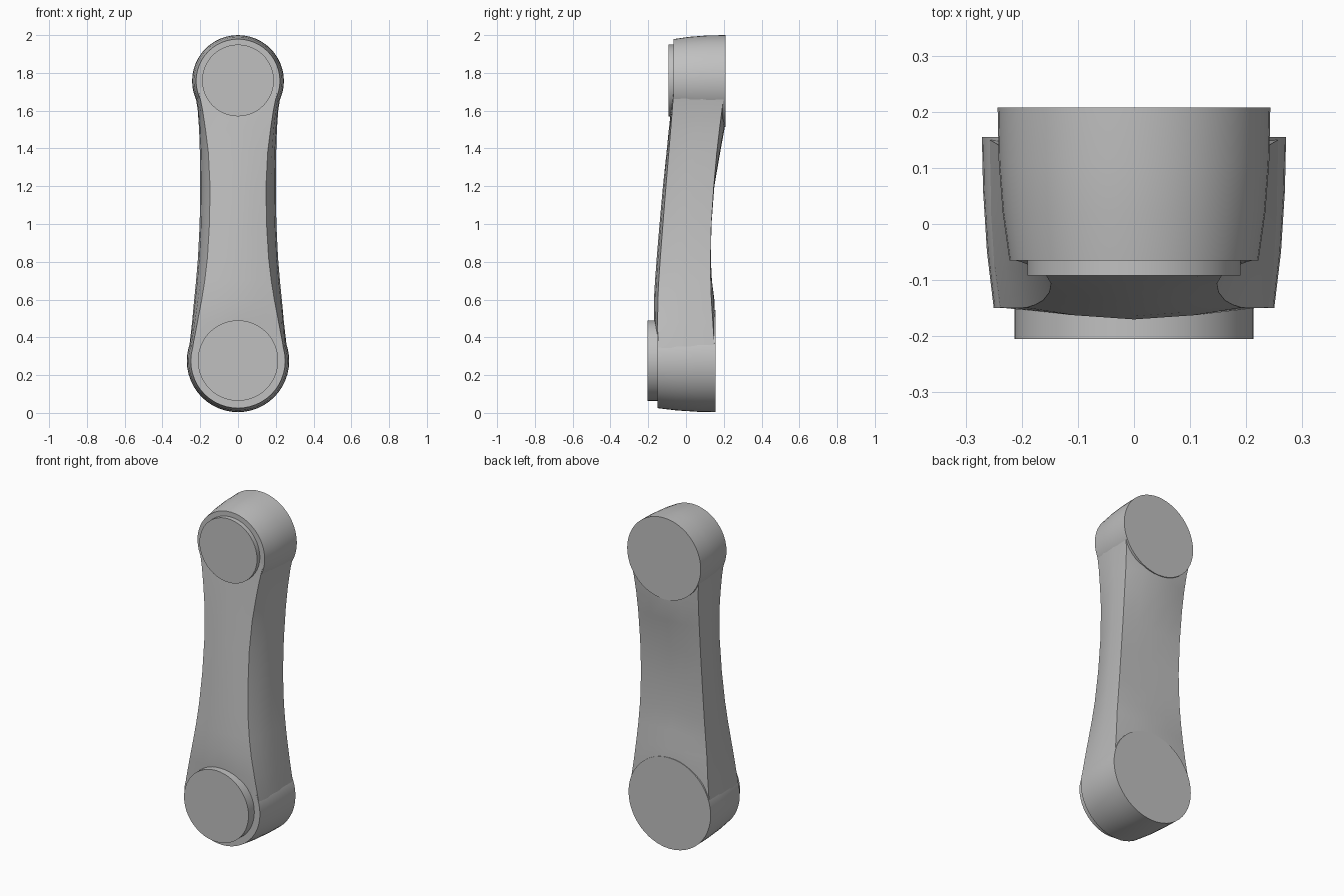
import bpy, bmesh, math

if "Cube" in bpy.data.objects:
    bpy.data.objects.remove(bpy.data.objects["Cube"])

grey = bpy.data.materials.new("light_grey")
grey.diffuse_color = (0.53, 0.53, 0.53, 1)
grey.use_nodes = True
grey.node_tree.nodes["Principled BSDF"].inputs["Base Color"].default_value = grey.diffuse_color


def finish(name, bm):
    bmesh.ops.recalc_face_normals(bm, faces=bm.faces)
    mesh = bpy.data.meshes.new(name)
    bm.to_mesh(mesh)
    bm.free()
    mesh.materials.append(grey)
    ob = bpy.data.objects.new(name, mesh)
    bpy.context.collection.objects.link(ob)
    bpy.ops.object.select_all(action='DESELECT')
    ob.select_set(True)
    bpy.context.view_layer.objects.active = ob
    bpy.ops.object.shade_smooth_by_angle(angle=math.radians(30))
    return ob


def skin(name, rings):
    """Bridge closed rings of points and cap both ends."""
    bm = bmesh.new()
    loops = [[bm.verts.new(p) for p in ring] for ring in rings]
    n = len(loops[0])
    for a, b in zip(loops, loops[1:]):
        for i in range(n):
            j = (i + 1) % n
            bm.faces.new((a[i], a[j], b[j], b[i]))
    bm.faces.new(loops[0])
    bm.faces.new(loops[-1])
    return finish(name, bm)


def turned(name, zc, profile, n=48):
    """Round part along y; profile holds (radius, y)."""
    skin(name, [[(r * math.cos(2 * math.pi * i / n), y,
                  zc + r * math.sin(2 * math.pi * i / n)) for i in range(n)]
                for r, y in profile])


# Joint housings, slightly barrelled towards the front
turned("lower_joint", 0.275, [(0.271, 0.155), (0.269, 0.06), (0.262, -0.05), (0.25, -0.15)])
turned("upper_joint", 1.757, [(0.243, 0.208), (0.241, 0.11), (0.234, 0.02), (0.222, -0.065)])

# Raised round caps
turned("lower_cap", 0.277, [(0.213, -0.10), (0.213, -0.205)])
turned("upper_cap", 1.76, [(0.19, 0.0), (0.19, -0.092)])

# Arm sections: z, back half width, front half width,
# front edge y, front centre y, back edge y, back centre y
sections = [
    (0.275, .266, .248, -.148, -.149, .150, .150),
    (0.36, .257, .238, -.149, -.153, .150, .152),
    (0.48, .243, .215, -.150, -.168, .142, .154),
    (0.60, .232, .192, -.149, -.170, .134, .150),
    (0.70, .222, .176, -.144, -.164, .131, .137),
    (0.82, .212, .162, -.136, -.155, .130, .131),
    (1.00, .203, .151, -.122, -.140, .134, .135),
    (1.20, .200, .148, -.106, -.122, .147, .150),
    (1.38, .202, .157, -.091, -.103, .163, .181),
    (1.50, .206, .172, -.081, -.091, .177, .203),
    (1.60, .213, .187, -.073, -.080, .190, .205),
    (1.68, .225, .203, -.067, -.071, .201, .205),
    (1.757, .238, .220, -.063, -.064, .206, .206),
]
rings = []
for z, wb, wf, fe, fc, be, bc in sections:
    half = [(wf * .55, fc + (fe - fc) * .35), (wf, fe),
            (wf + (wb - wf) * .5, fe + (be - fe) * .24),
            (wf + (wb - wf) * .85, fe + (be - fe) * .58),
            (wb, be), (wb * .5, be + (bc - be) * .85)]
    ring = [(0, fc, z)] + [(x, y, z) for x, y in half] + [(0, bc, z)]
    rings.append(ring + [(-x, y, z) for x, y in reversed(half)])
skin("arm", rings)
